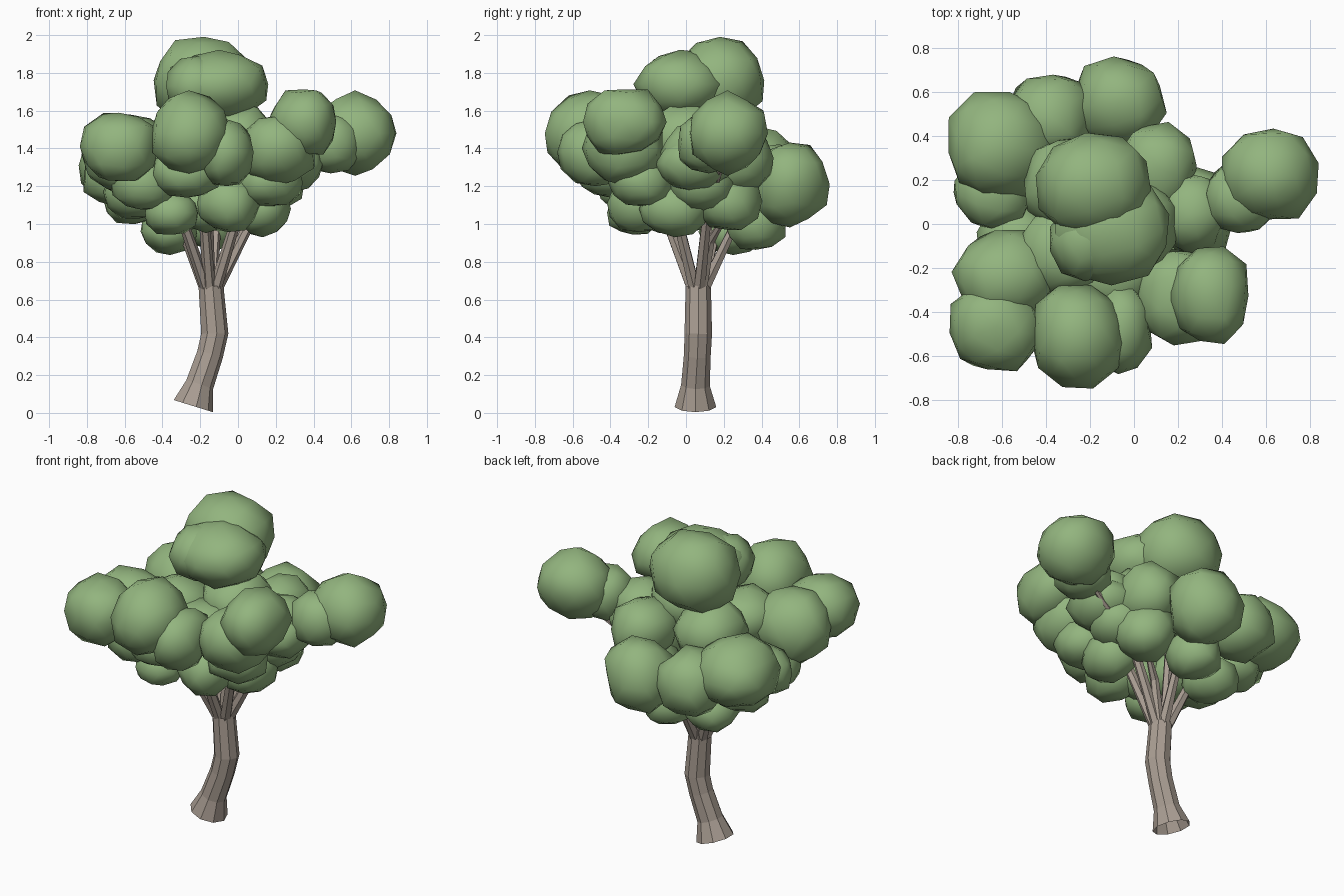
import bpy, bmesh, math, random
from mathutils import Vector

random.seed(7)


def material(name, col):
    m = bpy.data.materials.new(name)
    m.diffuse_color = col
    return m


BARK = material("bark", (0.40, 0.34, 0.29, 1))
LEAF = material("leaf", (0.29, 0.46, 0.21, 1))


def make_object(name, bm, mat, smooth):
    me = bpy.data.meshes.new(name)
    bm.to_mesh(me)
    bm.free()
    for p in me.polygons:
        p.use_smooth = smooth
    me.materials.append(mat)
    ob = bpy.data.objects.new(name, me)
    bpy.context.collection.objects.link(ob)
    return ob


def tube(name, rings, sides):
    """Faceted tube through (x, y, z, radius) rings."""
    bm = bmesh.new()
    pts = [Vector(r[:3]) for r in rings]
    loops = []
    for i, r in enumerate(rings):
        d = (pts[min(i + 1, len(pts) - 1)] - pts[max(i - 1, 0)]).normalized()
        a = Vector((0, 1, 0)).cross(d).normalized()
        b = d.cross(a)
        loops.append([bm.verts.new(pts[i] + r[3] * (a * math.cos(t) + b * math.sin(t)))
                      for t in (2 * math.pi * k / sides for k in range(sides))])
    for lo, hi in zip(loops, loops[1:]):
        for k in range(sides):
            n = (k + 1) % sides
            bm.faces.new((lo[k], lo[n], hi[n], hi[k]))
    return make_object(name, bm, BARK, False)


def clump(name, x, y, z, rx, ry, rz):
    """Lumpy, slightly boxy low-poly leaf ball."""
    bm = bmesh.new()
    bmesh.ops.create_icosphere(bm, subdivisions=2, radius=1)
    rot = random.uniform(0, 6.28)
    c, s = math.cos(rot), math.sin(rot)
    for v in bm.verts:
        p = Vector((c * v.co.x - s * v.co.y, s * v.co.x + c * v.co.y, v.co.z))
        p /= sum(abs(k) ** 2.2 for k in p) ** (1 / 2.2)
        p *= random.uniform(0.94, 1.09)
        v.co = (x + rx * p.x, y + ry * p.y, z + rz * p.z)
    return make_object(name, bm, LEAF, True)


# Leaning trunk with flared foot
tube("trunk", [(-.24, .05, .037, .112), (-.205, .05, .15, .077), (-.15, .06, .31, .072),
               (-.125, .065, .42, .074), (-.145, .065, .67, .068)], 9)

# Outer leaf clumps: centre and radii
outer = [
    (-.18, .18, 1.76, .27, .24, .23), (-.10, -.03, 1.74, .26, .23, .18),
    (.62, .22, 1.48, .215, .21, .21), (.35, -.33, 1.54, .18, .22, .18),
    (-.26, -.51, 1.48, .21, .23, .21), (-.63, -.47, 1.41, .21, .20, .19),
    (-.61, .36, 1.31, .24, .24, .20), (-.07, .55, 1.21, .21, .20, .22),
    (-.38, .49, 1.22, .20, .20, .20), (-.58, -.24, 1.37, .23, .21, .22),
]
# Smaller clumps filling the crown
inner = [
    (-.21, -.08, 1.73, .17, .17, .16), (.49, .12, 1.43, .17, .17, .16),
    (.21, -.33, 1.40, .21, .22, .18), (-.06, -.48, 1.38, .14, .20, .18),
    (-.64, .15, 1.24, .18, .17, .14), (.26, .05, 1.38, .16, .18, .15),
    (.11, .25, 1.35, .18, .21, .18), (.0, 0, 1.46, .20, .22, .17),
    (-.30, .18, 1.42, .20, .21, .17), (-.33, -.13, 1.40, .20, .20, .16),
    (-.10, -.22, 1.34, .20, .20, .16), (.28, .05, 1.32, .18, .20, .14),
]
# Underside clumps
under = [
    (-.35, -.28, 1.06, .14, .14, .12), (-.05, -.25, 1.11, .16, .16, .15),
    (.13, -.06, 1.08, .14, .18, .14), (.10, .22, 1.12, .17, .18, .16),
    (-.36, .25, .96, .15, .17, .12), (-.14, .37, 1.00, .15, .16, .14),
    (-.53, -.08, 1.17, .18, .17, .15), (-.50, -.30, 1.22, .18, .17, .15),
    (-.55, .22, 1.12, .16, .16, .12), (-.27, -.40, 1.27, .18, .17, .13),
    (-.32, .0, 1.09, .16, .17, .14), (-.17, -.14, 1.09, .15, .14, .13),
    (.17, -.24, 1.22, .17, .17, .13), (.17, .08, 1.22, .18, .18, .15),
]
for group, items in (("outer_leaves", outer), ("inner_leaves", inner), ("lower_leaves", under)):
    for c in items:
        clump(group, *c)

# Branches from the trunk top to the clumps
for c in [outer[i] for i in (0, 2, 3, 4, 5, 6, 7)] + [under[3]]:
    d = Vector((c[0] + .145, c[1] - .065, c[2] - .66))
    out = Vector((d.x, d.y, 0)).normalized() * .03
    s = Vector((-.145, .065, .655)) + out
    m = s + Vector((d.x * .3, d.y * .3, d.z * .55))
    e = s + d * .85
    tube("branch", [(*s, .034), (*m, .026), (*e, .012)], 6)
